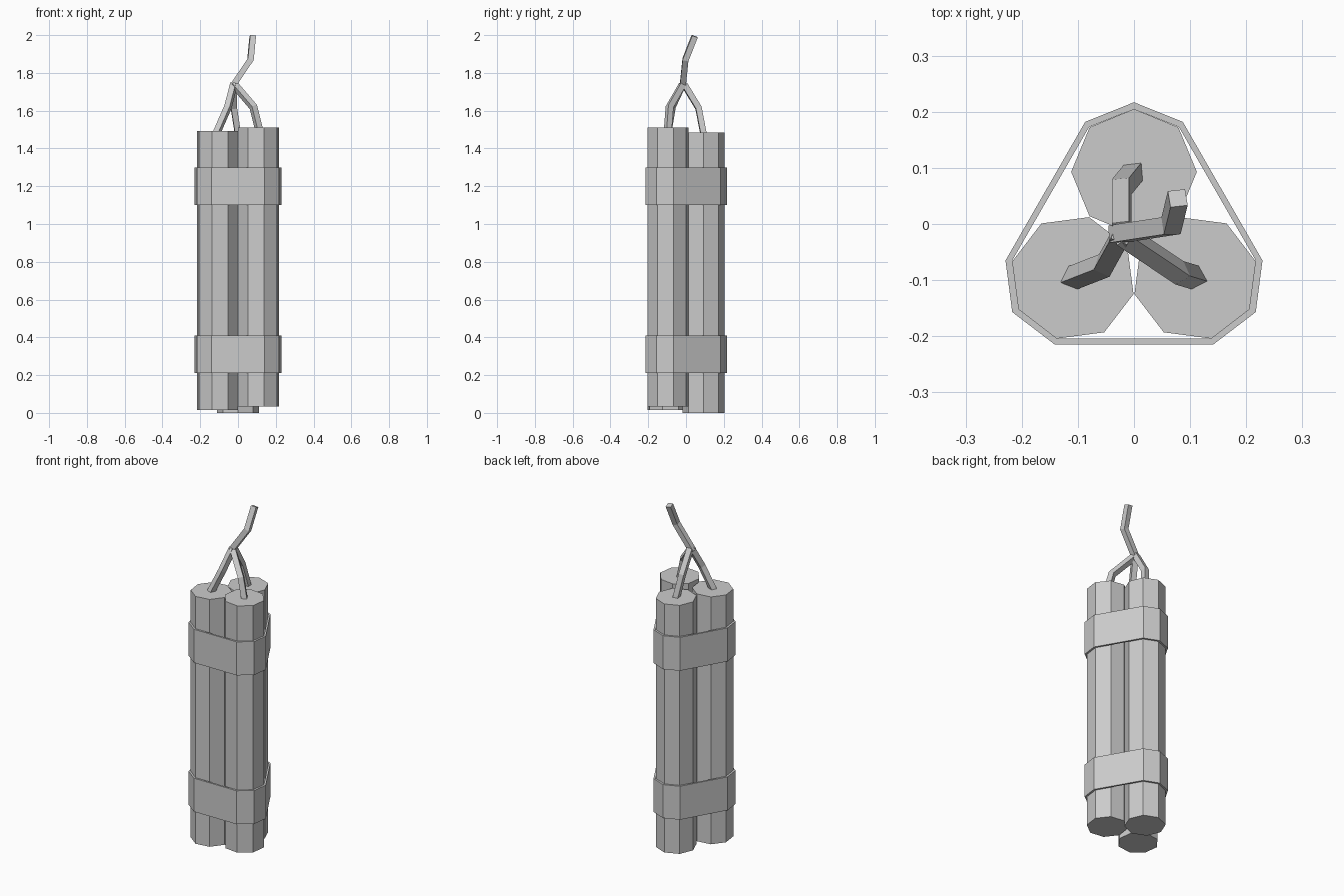
import bpy, bmesh
from math import radians, cos, sin
from mathutils import Vector

if "Cube" in bpy.data.objects:
    bpy.data.objects.remove(bpy.data.objects["Cube"])


def make_object(name, bm):
    bmesh.ops.recalc_face_normals(bm, faces=bm.faces[:])
    mesh = bpy.data.meshes.new(name)
    bm.to_mesh(mesh)
    bm.free()
    obj = bpy.data.objects.new(name, mesh)
    bpy.context.collection.objects.link(obj)
    return obj


def bridge(bm, a, b):
    n = len(a)
    for i in range(n):
        bm.faces.new((a[i], a[(i + 1) % n], b[(i + 1) % n], b[i]))


def stick(name, x, y, z0, z1, turn):
    bm = bmesh.new()
    angles = [radians(turn + 45 * i) for i in range(8)]
    rings = [[bm.verts.new((x + 0.112 * cos(a), y + 0.112 * sin(a), z)) for a in angles]
             for z in (z0, z1)]
    bridge(bm, *rings)
    for ring in rings:
        bm.faces.new(ring)
    make_object(name, bm)


def band(name, z0, z1):
    # right half profiles, mirrored to the left
    outer = [(0, .217), (.087, .182), (.229, -.065), (.217, -.157), (.141, -.215)]
    inner = [(0, .205), (.080, .173), (.217, -.065), (.206, -.151), (.136, -.204)]
    bm = bmesh.new()
    rings = []
    for half, z in ((outer, z0), (outer, z1), (inner, z1), (inner, z0)):
        loop = half + [(-x, y) for x, y in reversed(half[1:])]
        rings.append([bm.verts.new((x, y, z)) for x, y in loop])
    for i in range(4):
        bridge(bm, rings[i], rings[(i + 1) % 4])
    make_object(name, bm)


def fuse(name, points, diamond, ref, r=0.022):
    # square section swept along the path with mitred bends
    pts = [Vector(p) for p in points]
    dirs = [(b - a).normalized() for a, b in zip(pts, pts[1:])]
    u = (ref - dirs[0] * ref.dot(dirs[0])).normalized()
    v = dirs[0].cross(u)
    start = 0 if diamond else 45
    ring = [pts[0] + r * (u * cos(radians(start + 90 * i)) + v * sin(radians(start + 90 * i)))
            for i in range(4)]
    bm = bmesh.new()
    loops = [[bm.verts.new(p) for p in ring]]
    for i, d in enumerate(dirs):
        n = (d + dirs[i + 1]).normalized() if i + 1 < len(dirs) else d
        ring = [p + d * ((pts[i + 1] - p).dot(n) / d.dot(n)) for p in ring]
        loops.append([bm.verts.new(p) for p in ring])
        bridge(bm, loops[-2], loops[-1])
    bm.faces.new(loops[0])
    bm.faces.new(loops[-1])
    make_object(name, bm)


# Three octagonal sticks at slightly different heights
stick("stick_back", 0, 0.093, 0.0, 1.485, 0)
stick("stick_left", -0.109, -0.096, 0.015, 1.493, 120)
stick("stick_right", 0.109, -0.096, 0.035, 1.51, -120)

# Two straps around the bundle
band("band_lower", 0.21, 0.41)
band("band_upper", 1.10, 1.30)

# Fuses joining into one
up, side = Vector((0, 0, 1)), Vector((0, 1, 0))
fuse("fuse_left", [(-.112, -.097, 1.485), (-.053, -.074, 1.62), (-.022, -.018, 1.74)], True, up)
fuse("fuse_right", [(.111, -.096, 1.50), (.081, -.087, 1.62), (-.022, -.018, 1.74)], True, up)
fuse("fuse_back", [(0, .093, 1.475), (-.022, .066, 1.615), (-.022, -.010, 1.74)], True, up)
fuse("fuse_main", [(-.032, -.018, 1.725), (.066, -.003, 1.87), (.078, .046, 1.994)], False, side)
